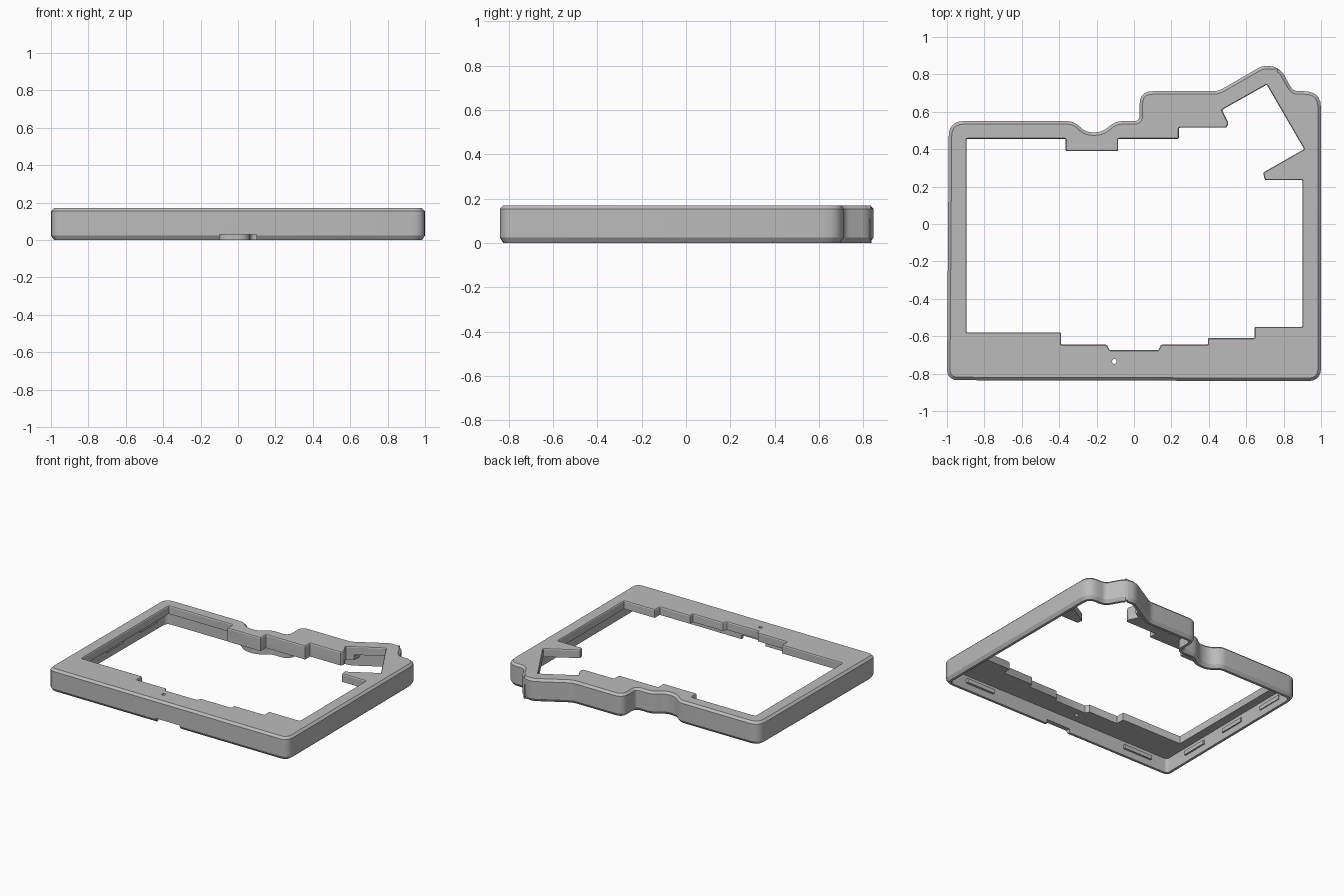
import bpy
import bmesh
from math import cos, sin, tau
from mathutils import Vector

cube = bpy.data.objects.get("Cube")
if cube:
    bpy.data.objects.remove(cube, do_unlink=True)

HEIGHT, PLATE, WALL, CHAMFER = 0.17, 0.06, 0.035, 0.016

grey = bpy.data.materials.new("plain_grey")
grey.use_nodes = True
grey.diffuse_color = (0.5, 0.5, 0.5, 1)
grey.node_tree.nodes["Principled BSDF"].inputs["Base Color"].default_value = grey.diffuse_color

# Outline corners, clockwise: x, y, rounding
OUTLINE = [
    (-.99, .55, .08), (-.32, .55, .04), (-.26, .49, .04), (-.17, .49, .04),
    (-.1, .55, .04), (.03, .55, .03), (.03, .71, .07), (.45, .71, .03),
    (.71, .86, .06), (.79, .82, .03), (.85, .71, .03), (1, .71, .09),
    (1, -.84, .07), (-1, -.835, .06),
]
# Opening corners, clockwise
OPENING = [
    (-.895, .455), (-.365, .455), (-.365, .39), (-.085, .39), (-.085, .455),
    (.24, .455), (.24, .515), (.495, .515), (.505, .54), (.47, .61),
    (.71, .745), (.91, .4), (.69, .275), (.7, .235), (.9, .235),
    (.9, -.55), (.645, -.55), (.645, -.61), (.395, -.61), (.395, -.645),
    (.145, -.645), (.13, -.675), (-.13, -.675), (-.145, -.645),
    (-.39, -.645), (-.39, -.58), (-.895, -.58),
]


def rounded(corners, steps=5):
    """Replace each corner by a short curve."""
    out = []
    for i, (x, y, r) in enumerate(corners):
        p = Vector((x, y))
        a = p + (Vector(corners[i - 1][:2]) - p).normalized() * r
        b = p + (Vector(corners[(i + 1) % len(corners)][:2]) - p).normalized() * r
        for k in range(steps + 1):
            t = k / steps
            out.append(a * (1 - t) ** 2 + p * (2 * t * (1 - t)) + b * t * t)
    return out


def inset(points, d):
    """Move a clockwise loop inward by d."""
    out = []
    for i, p in enumerate(points):
        e = (p - points[i - 1]).normalized()
        f = (points[(i + 1) % len(points)] - p).normalized()
        m, n = Vector((e.y, -e.x)), Vector((f.y, -f.x))
        out.append(p + (m + n) * (d / max(1 + m.dot(n), 0.3)))
    return out


def loop(bm, points, z):
    verts = [bm.verts.new((p.x, p.y, z)) for p in points]
    return verts


def bridge(bm, a, b):
    for i in range(len(a)):
        bm.faces.new((a[i - 1], a[i], b[i], b[i - 1]))


def flat_ring(bm, *loops):
    """Fill the flat area between an outer loop and the loops inside it."""
    edges = []
    for ring in loops:
        for i in range(len(ring)):
            edges.append(bm.edges.get((ring[i - 1], ring[i])) or bm.edges.new((ring[i - 1], ring[i])))
    bmesh.ops.triangle_fill(bm, edges=edges, use_beauty=True, normal=(0, 0, 1))


def finish(bm, name):
    bmesh.ops.recalc_face_normals(bm, faces=bm.faces[:])
    mesh = bpy.data.meshes.new(name)
    bm.to_mesh(mesh)
    bm.free()
    mesh.materials.append(grey)
    obj = bpy.data.objects.new(name, mesh)
    bpy.context.collection.objects.link(obj)
    return obj


def box(name, low, high):
    bm = bmesh.new()
    bmesh.ops.create_cube(bm, size=1)
    for v in bm.verts:
        v.co = [l if c < 0 else h for c, l, h in zip(v.co, low, high)]
    return finish(bm, name)


outer = rounded(OUTLINE)
inner = rounded([(x, y, .006) for x, y in OPENING], 2)
pin = [Vector((-.105 + .013 * cos(tau * k / 16), -.735 + .013 * sin(tau * k / 16))) for k in range(16)]

# Frame: chamfered outer wall, top plate with opening, hollow underside
bm = bmesh.new()
shell = [loop(bm, inset(outer, d), z) for d, z in (
    (WALL, HEIGHT - PLATE), (WALL, 0), (CHAMFER, 0), (0, CHAMFER * 1.5),
    (0, HEIGHT - CHAMFER), (CHAMFER, HEIGHT))]
edge = [loop(bm, inset(inner, d), z) for d, z in (
    (-.004, HEIGHT), (0, HEIGHT - .006), (0, HEIGHT - PLATE))]
hole = [loop(bm, pin, z) for z in (HEIGHT, HEIGHT - PLATE)]
for rings in (shell, edge, hole):
    for a, b in zip(rings, rings[1:]):
        bridge(bm, a, b)
flat_ring(bm, shell[-1], edge[0], hole[0])
flat_ring(bm, shell[0], edge[-1], hole[-1])
frame = finish(bm, "frame")

# Notch under the front wall
notch = box("notch_cutter", (-.1, -1, -.1), (.1, -.75, .03))
notch.hide_render = True
notch.hide_set(True)
cut = frame.modifiers.new("front_notch", "BOOLEAN")
cut.operation = "DIFFERENCE"
cut.object = notch

# Deeper rim below the stepped rear edge of the opening
bm = bmesh.new()
top, low = HEIGHT - PLATE, HEIGHT - .1
rims = [[loop(bm, pts, z) for z in (top, low)] for pts in (inset(outer, WALL), inner)]
for a, b in rims:
    bridge(bm, a, b)
flat_ring(bm, rims[0][0], rims[1][0])
flat_ring(bm, rims[0][1], rims[1][1])
for point, normal in (((-.364, 0, 0), (-1, 0, 0)), ((.52, 0, 0), (1, 0, 0)), ((0, 0, 0), (0, -1, 0))):
    bmesh.ops.bisect_plane(bm, geom=bm.verts[:] + bm.edges[:] + bm.faces[:],
                           plane_co=point, plane_no=normal, clear_outer=True)
    bmesh.ops.holes_fill(bm, edges=[e for e in bm.edges if e.is_boundary])
finish(bm, "rear_rim")

# Small clips inside the side and front walls
for i, y in enumerate((-.5, -.1, .3)):
    box(f"side_clip_{i + 1}", (-.97, y - .1, .05), (-.95, y + .1, .08))
for i, x in enumerate((-.7, .7)):
    box(f"front_clip_{i + 1}", (x - .12, -.81, .05), (x + .12, -.787, .08))

# Smooth rounded corners, keep the edges crisp
bpy.ops.object.select_all(action="DESELECT")
frame.select_set(True)
bpy.context.view_layer.objects.active = frame
bpy.ops.object.shade_smooth_by_angle(angle=.5)
